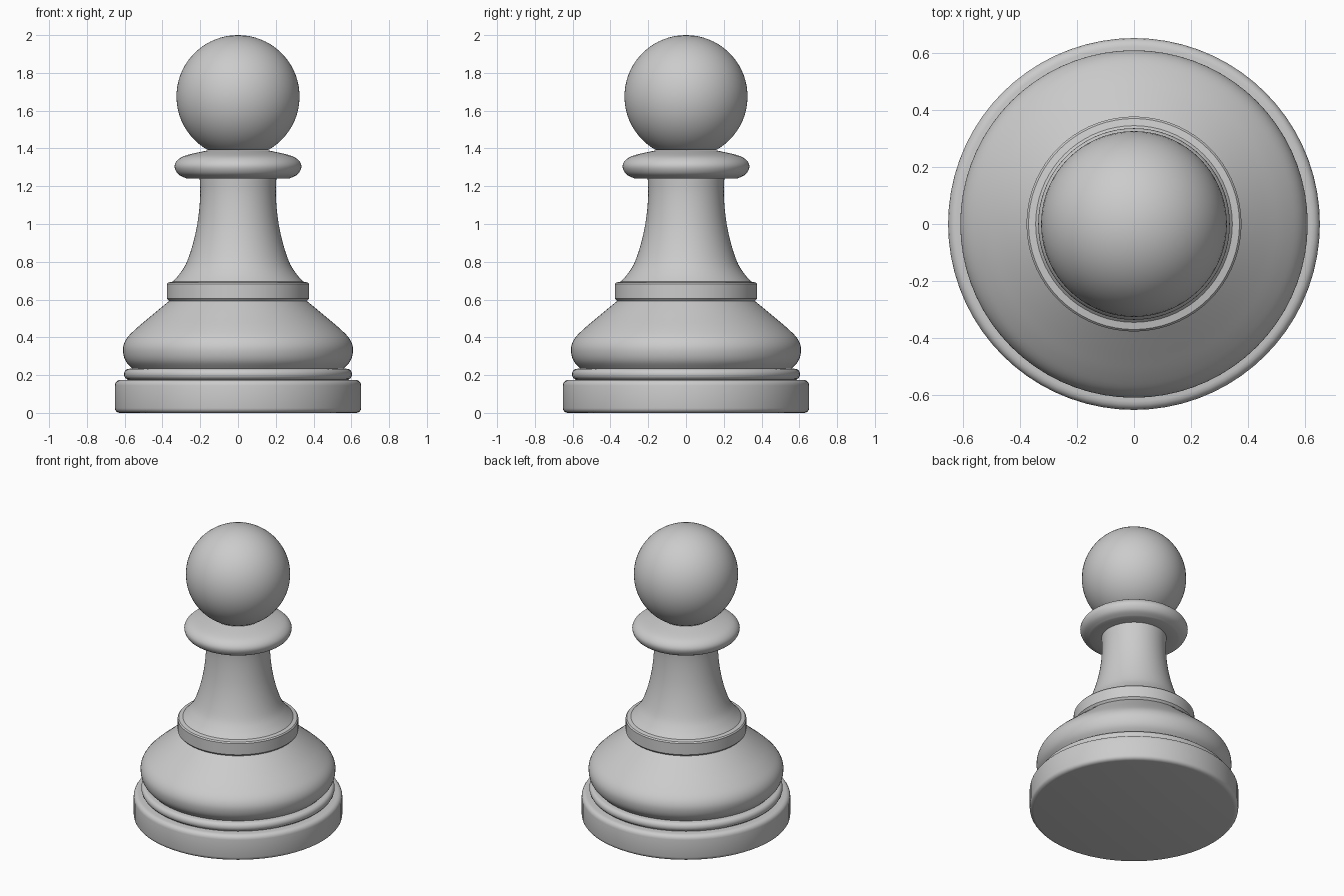
import bpy, bmesh, math
from mathutils import Vector

if "Cube" in bpy.data.objects:
    bpy.data.objects.remove(bpy.data.objects["Cube"])

SEGMENTS = 72


def arc(cr, cz, rr, rz, a0, a1, n):
    """Elliptical arc of profile points (radius, height), angles in degrees."""
    return [(max(0.0, cr + rr * math.cos(math.radians(a0 + (a1 - a0) * i / n))),
             cz + rz * math.sin(math.radians(a0 + (a1 - a0) * i / n)))
            for i in range(n + 1)]


def spline(pts, n=4):
    """Catmull-Rom smoothing through the profile points."""
    p = [Vector(q) for q in [pts[0]] + pts + [pts[-1]]]
    out = []
    for a, b, c, d in zip(p, p[1:], p[2:], p[3:]):
        for i in range(n):
            t = i / n
            v = 0.5 * (2 * b + (c - a) * t + (2 * a - 5 * b + 4 * c - d) * t ** 2
                       + (3 * b - a - 3 * c + d) * t ** 3)
            out.append((v.x, v.y))
    return out + [pts[-1]]


def lathe(name, profile):
    """Revolve a bottom-to-top profile around the z axis."""
    bm = bmesh.new()
    verts = [bm.verts.new((r, 0, z)) for r, z in profile]
    edges = [bm.edges.new(e) for e in zip(verts, verts[1:])]
    bmesh.ops.spin(bm, geom=verts + edges, cent=(0, 0, 0), axis=(0, 0, 1),
                   angle=math.tau, steps=SEGMENTS, use_duplicate=False)
    bmesh.ops.remove_doubles(bm, verts=bm.verts[:], dist=1e-4)
    bmesh.ops.recalc_face_normals(bm, faces=bm.faces[:])
    # open shells: make sure the outermost face looks away from the axis
    outer = max(bm.faces, key=lambda f: f.calc_center_median().xy.length)
    c = outer.calc_center_median()
    if outer.normal.dot(Vector((c.x, c.y, 0))) < 0:
        bmesh.ops.reverse_faces(bm, faces=bm.faces[:])
    mesh = bpy.data.meshes.new(name)
    bm.to_mesh(mesh)
    bm.free()
    obj = bpy.data.objects.new(name, mesh)
    bpy.context.collection.objects.link(obj)
    bpy.ops.object.select_all(action='DESELECT')
    obj.select_set(True)
    bpy.context.view_layer.objects.active = obj
    bpy.ops.object.shade_smooth_by_angle(angle=math.radians(35))


# Foot disc with rounded rims
lathe("base", [(0, 0)] + arc(0.625, 0.025, 0.027, 0.025, -90, 0, 4)
      + arc(0.622, 0.145, 0.03, 0.03, 0, 90, 4) + [(0.585, 0.175)])

# Thin bead on top of the foot
lathe("base_bead", [(0.585, 0.175)] + arc(0.58, 0.205, 0.024, 0.028, -75, 90, 7)
      + [(0.56, 0.235)])

# Bulging lower body
lathe("lower_body", spline([(0.56, 0.235), (0.592, 0.27), (0.607, 0.31), (0.607, 0.355),
                            (0.585, 0.40), (0.535, 0.45), (0.47, 0.505),
                            (0.41, 0.555), (0.365, 0.592)]))

# Step between body and stem
lathe("step_collar", [(0.365, 0.592), (0.377, 0.605), (0.377, 0.682), (0.37, 0.69),
                      (0.345, 0.695)])

# Tapering stem
lathe("stem", spline([(0.345, 0.695), (0.31, 0.735), (0.275, 0.79), (0.243, 0.88),
                      (0.219, 0.98), (0.205, 1.08), (0.20, 1.17), (0.203, 1.242)]))

# Neck ring under the head
lathe("neck_ring", [(0.203, 1.242)] + spline([(0.275, 1.242), (0.318, 1.265), (0.336, 1.305),
                                             (0.318, 1.34), (0.27, 1.365), (0.158, 1.39)]))

# Ball head
lathe("head", arc(0, 1.675, 0.326, 0.325, -61, 90, 28))
